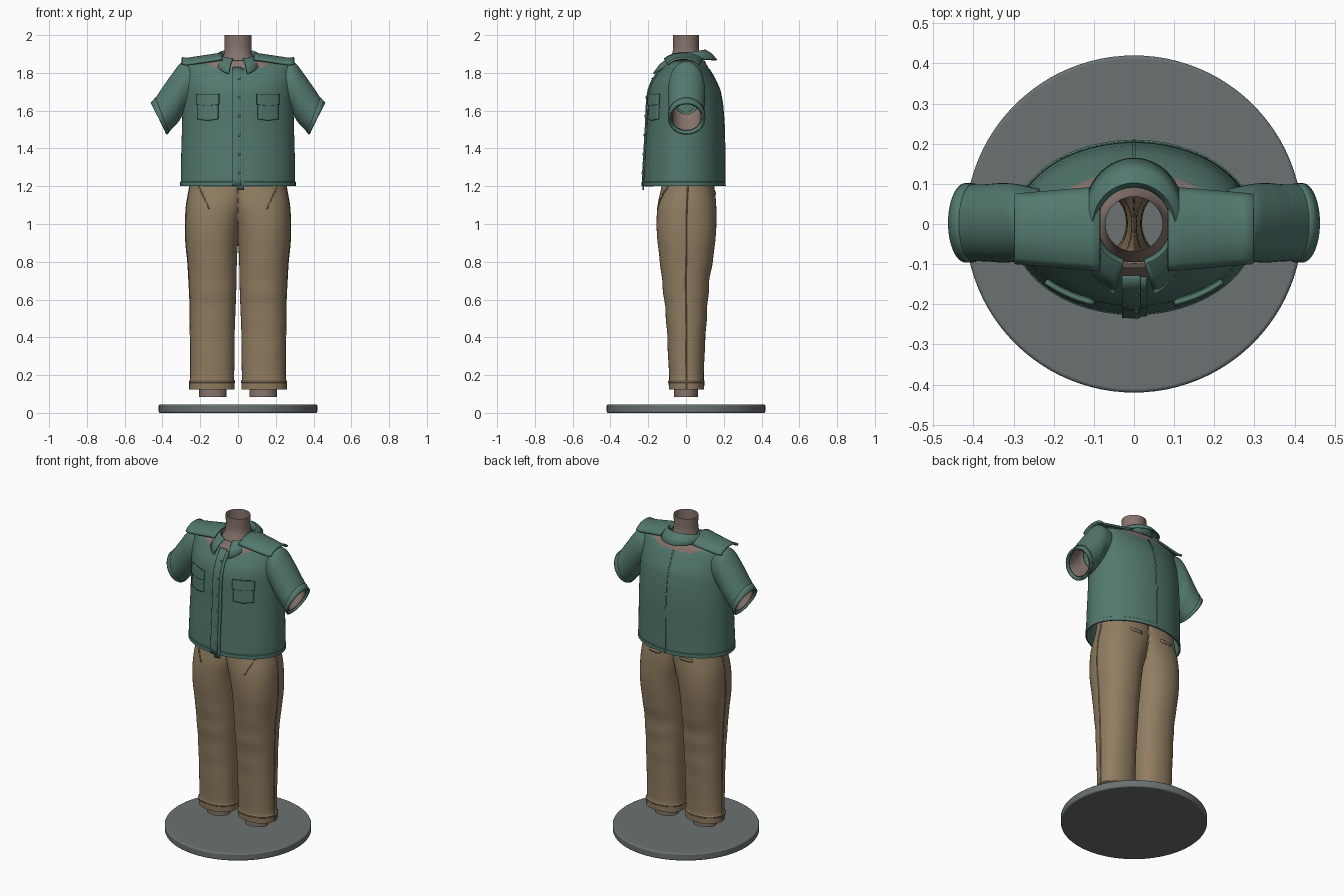
import bpy, bmesh, math
from mathutils import Vector

if "Cube" in bpy.data.objects:
    bpy.data.objects.remove(bpy.data.objects["Cube"])


def material(name, rgb):
    m = bpy.data.materials.new(name)
    m.diffuse_color = (*rgb, 1)
    m.use_nodes = True
    m.node_tree.nodes["Principled BSDF"].inputs["Base Color"].default_value = m.diffuse_color
    return m


GREEN = material("shirt green", (0.085, 0.19, 0.157))
TAN = material("trouser tan", (0.28, 0.205, 0.12))
SKIN = material("mannequin taupe", (0.24, 0.175, 0.15))
GREY = material("stand grey", (0.145, 0.165, 0.165))


def finish(name, bm, mats, mirror=False, thick=0, offset=-1, angle=40):
    me = bpy.data.meshes.new(name)
    bm.to_mesh(me)
    bm.free()
    ob = bpy.data.objects.new(name, me)
    bpy.context.collection.objects.link(ob)
    for m in mats:
        me.materials.append(m)
    if mirror:
        mod = ob.modifiers.new("mirror", 'MIRROR')
        mod.use_clip = True
    if thick:
        mod = ob.modifiers.new("cloth", 'SOLIDIFY')
        mod.thickness, mod.offset = thick, offset
    bpy.ops.object.select_all(action='DESELECT')
    ob.select_set(True)
    bpy.context.view_layer.objects.active = ob
    bpy.ops.object.shade_smooth_by_angle(angle=math.radians(angle))
    return ob


def skin(rings, closed=True):
    """Join rows of points into a sheet or tube."""
    bm = bmesh.new()
    rows = [[bm.verts.new(p) for p in r] for r in rings]
    n = len(rows[0])
    for a, b in zip(rows, rows[1:]):
        for i in range(n if closed else n - 1):
            j = (i + 1) % n
            bm.faces.new((a[i], a[j], b[j], b[i]))
    bmesh.ops.recalc_face_normals(bm, faces=bm.faces)
    return bm


def refine(rows, n):
    """Smooth rows, n steps between each pair; the first value runs straight."""
    out = []
    for i in range(len(rows) - 1):
        quad = zip(rows[max(i - 1, 0)], rows[i], rows[i + 1], rows[min(i + 2, len(rows) - 1)])
        quad = list(quad)
        for k in range(n):
            t = k / n
            row = [0.5 * (2 * b + (c - a) * t + (2 * a - 5 * b + 4 * c - d) * t * t
                          + (3 * b - a - 3 * c + d) * t ** 3) for a, b, c, d in quad]
            row[0] = quad[0][1] + (quad[0][2] - quad[0][1]) * t
            out.append(row)
    return out + [list(rows[-1])]


def oval(z, cx, hx, yf, yb, n=64, e=2.0):
    pts = []
    for i in range(n):
        a = 2 * math.pi * i / n
        c, s = math.cos(a), math.sin(a)
        x = cx + hx * math.copysign(abs(c) ** (2 / e), c)
        y = (yf + yb) / 2 + (yb - yf) / 2 * math.copysign(abs(s) ** (2 / e), s)
        pts.append((x, y, z))
    return pts


# Round stand
bm = bmesh.new()
bmesh.ops.create_cone(bm, cap_ends=True, segments=96, radius1=0.42, radius2=0.42, depth=0.045)
bmesh.ops.translate(bm, verts=bm.verts, vec=(0, 0, 0.0225))
base = finish("stand", bm, [GREY])
bev = base.modifiers.new("rim", 'BEVEL')
bev.width, bev.segments = 0.008, 3

# Mannequin: hollow neck and chest, ankles
body = refine([(2.0, .072, -.069, .069), (1.92, .072, -.069, .069), (1.875, .085, -.085, .085),
               (1.83, .13, -.105, .105), (1.75, .2, -.14, .14), (1.6, .22, -.15, .15)], 4)
finish("neck_and_chest", skin([oval(r[0], 0, *r[1:]) for r in body]), [SKIN])
finish("ankle", skin([oval(z, .133, .073, -.063, .063, 40) for z in (.085, .3)]), [SKIN], True)

# Trousers: rows of height, centre, half width, front, back
legs = refine([(.125, .137, .119, -.090, .096), (.165, .137, .119, -.092, .097), (.175, .136, .116, -.089, .094),
               (.3, .135, .116, -.095, .098), (.45, .135, .118, -.102, .106), (.6, .133, .122, -.115, .116),
               (.7, .134, .126, -.127, .124), (.8, .136, .130, -.138, .141), (.9, .138, .138, -.150, .154),
               (1.0, .132, .146, -.156, .161), (1.1, .112, .161, -.150, .160), (1.2, .085, .171, -.130, .150),
               (1.28, .07, .18, -.12, .14)], 4)
rings = []
for z, cx, hx, yf, yb in legs:
    fold = .0025 * math.sin(z * 42) * max(0, 1 - abs(z - .6) / .35)
    rings.append([(max(p[0], 0), p[1], p[2]) for p in oval(z, cx, hx, yf - fold, yb + fold, 48, 2.2)])
bm = skin(rings)
inner = [f for f in bm.faces if f.calc_center_median().z > .82 and all(v.co.x < .0008 for v in f.verts)]
bmesh.ops.delete(bm, geom=inner, context='FACES')
finish("trousers", bm, [TAN], True, angle=50)


def leg_surface(x, z, side):
    _, cx, hx, yf, yb = min(legs, key=lambda r: abs(r[0] - z))
    k = max(0, 1 - abs((x - cx) / hx) ** 2.2) ** (1 / 2.2)
    return (yf + yb) / 2 + side * (yb - yf) / 2 * k


# Trouser details: outer seam, turned hem, back pocket welt, front pocket edge
seam = []
for z, cx, hx, yf, yb in legs:
    y = (yf + yb) / 2
    seam.append([(cx + hx - .001, y - .004, z), (cx + hx + .003, y, z), (cx + hx - .001, y + .004, z)])
finish("trouser_side_seam", skin(seam, False), [TAN], True, angle=20)
hem = [oval(z, .137, .119 + d, -.091 - d, .096 + d, 48, 2.2) for z, d in ((.158, 0), (.162, .003), (.168, .003), (.172, 0))]
finish("trouser_hem", skin(hem), [TAN], True, angle=20)
welt = [[(x, leg_surface(x, 1.165, 1) + .002, z) for x in (.07, .09, .11, .13, .15)] for z in (1.157, 1.173)]
finish("back_pocket_welt", skin(welt, False), [TAN], True, .008, 0)
slash = []
for i in range(9):
    x, z = .15 + .06 * i / 8, 1.08 + .13 * i / 8
    slash.append([(x + d, leg_surface(x + d, z, -1) - .001, z) for d in (0, .006)])
finish("front_pocket_edge", skin(slash, False), [TAN], True, .005, 0)

# Shirt body: rows of height, half width, front, back
torso = refine([(1.2, .303, -.224, .207), (1.35, .301, -.217, .205), (1.5, .297, -.208, .203),
                (1.62, .294, -.203, .195), (1.70, .292, -.195, .182), (1.75, .291, -.178, .162),
                (1.80, .290, -.147, .136), (1.84, .284, -.119, .112), (1.86, .20, -.108, .103),
                (1.866, .11, -.098, .095)], 6)
bm = skin([oval(r[0], 0, *r[1:], n=96) for r in torso])
for f in bm.faces:
    c = f.calc_center_median()
    low = 1.82 + max(0, abs(c.x) - .10) * .35
    front_gap = c.y < 0 and (abs(c.x) < .03 or .07 < abs(c.x) < .17)
    if c.z > low and (front_gap or (c.y > 0 and abs(c.x) < .18)):
        f.material_index = 1
finish("shirt_body", bm, [GREEN, SKIN], thick=.006)


def cloth_y(x, z, side):
    """Surface of the shirt front (-1) or back (1)."""
    z = min(max(z, 1.2), 1.86)
    i = max(k for k in range(len(torso) - 1) if torso[k][0] <= z)
    a, b = torso[i], torso[i + 1]
    t = (z - a[0]) / (b[0] - a[0])
    _, hx, yf, yb = [p + (q - p) * t for p, q in zip(a, b)]
    k = math.sqrt(max(0, 1 - (x / hx) ** 2))
    return (yf + yb) / 2 + side * (yb - yf) / 2 * k


def patch(name, x0, x1, z0, z1, out, side=-1, mirror=False, thick=.008, point=0):
    rows = []
    for j in range(17):
        row = []
        for i in range(9):
            x = x0 + (x1 - x0) * i / 8
            bottom = z0 - point * (1 - abs(i - 4) / 4)
            z = bottom + (z1 - bottom) * j / 16
            row.append((x, cloth_y(x, z, side) + side * out, z))
        rows.append(row)
    finish(name, skin(rows, False), [GREEN], mirror, thick, 0)


# Placket, pockets, seams, hem and buttons
patch("placket_under", -.006, .032, 1.18, 1.82, .003)
patch("placket", -.03, .016, 1.2, 1.83, .007)
patch("chest_pocket", .105, .215, 1.555, 1.67, .005, mirror=True, thick=.012, point=.008)
patch("pocket_flap", .10, .22, 1.632, 1.688, .011, mirror=True, thick=.012, point=.006)
patch("back_seam", -.004, .004, 1.2, 1.82, .001, 1, thick=.005)
hem = [oval(z, 0, .303 + d, -.224 - d, .207 + d, 96) for z, d in ((1.2, 0), (1.2, .003), (1.222, .003), (1.226, -.002))]
finish("shirt_hem", skin(hem), [GREEN], angle=25)
for k in range(6):
    z = 1.27 + k * .1
    y = cloth_y(.006, z, -1) - .012
    bm = bmesh.new()
    bmesh.ops.create_uvsphere(bm, u_segments=12, v_segments=6, radius=.007)
    for v in bm.verts:
        v.co = (v.co.x + .006, v.co.y * .5 + y, v.co.z + z)
    finish("button", bm, [GREEN])


# Sleeves and arms: rows of top x, top z, bottom x, bottom z, half depth
def slanted(rows, shrink=0):
    rings = []
    for tx, tz, bx, bz, hy in rows:
        top, bot = Vector((tx, 0, tz)), Vector((bx, 0, bz))
        mid, half = (top + bot) / 2, (top - bot) / 2
        half *= 1 - shrink / half.length
        rings.append([mid + half * math.cos(a) + Vector((0, (hy - shrink) * math.sin(a) + .003, 0))
                      for a in (2 * math.pi * i / 48 for i in range(48))])
    return rings


sleeve = refine([(.235, 1.855, .235, 1.64, .085), (.295, 1.858, .285, 1.59, .096), (.345, 1.80, .312, 1.545, .099),
                 (.40, 1.722, .343, 1.51, .096), (.462, 1.640, .377, 1.475, .096)], 5)
finish("sleeve", skin(slanted(sleeve)), [GREEN], True, .008)
finish("sleeve_cuff", skin(slanted(sleeve[-3:], -.003)), [GREEN], True, .006)
finish("arm", skin(slanted(sleeve[8:-1], .016)), [SKIN], True, .004)

# Shoulder yokes draped over the shirt top
yoke = []
for i in range(9):
    t = i / 8
    row = []
    for j in range(13):
        s = j / 6 - 1
        y = -.012 + s * (.106 - .018 * t)
        row.append((.085 + .212 * t, y, 1.908 - .032 * t + (.008 if i == 8 else 0) - .032 * abs(s) ** 2.5))
    yoke.append(row)
finish("shoulder_yoke", skin(yoke, False), [GREEN], True, .012)

# Collar: folded band around the neck with open front points
collar = []
for i in range(65):
    phi = math.radians(16 + 328 * i / 64)
    c = math.cos(phi)
    w, f = (1 - c) / 2, max(0, c) ** 2
    crest = 1.868 + .052 * w ** .7
    rout = .125 + .037 * max(0, -c) ** 2 + .058 * f
    drop = .022 + .03 * max(0, -c) + .058 * f
    prof = [(.094, crest - .05), (.095, crest - .012), (.103, crest),
            (.103 + (rout - .103) * .5, crest - drop * .35), (rout, crest - drop)]
    collar.append([(math.sin(phi) * r, -c * r, z) for r, z in prof])
finish("collar", skin(collar, False), [GREEN], thick=.008, offset=0)
